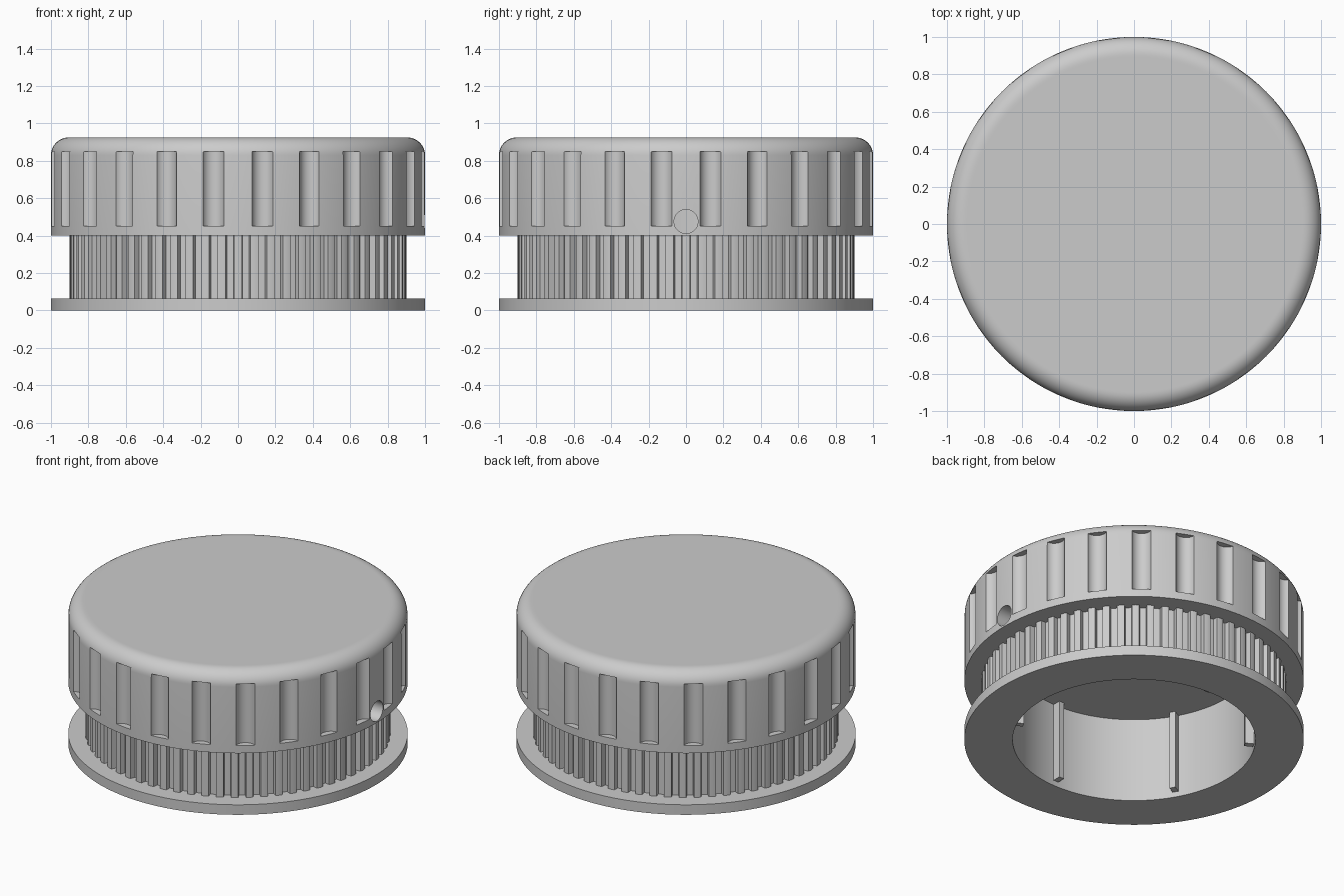
import bpy, bmesh
from math import sin, cos, pi, radians
from mathutils import Matrix

cube = bpy.data.objects.get("Cube")
if cube:
    bpy.data.objects.remove(cube, do_unlink=True)

grey = bpy.data.materials.new("plain grey")
grey.use_nodes = True
grey.diffuse_color = (0.6, 0.6, 0.6, 1)
grey.node_tree.nodes["Principled BSDF"].inputs["Base Color"].default_value = (0.6, 0.6, 0.6, 1)

BORE, CORE, RIM = 0.715, 0.865, 1.0
BORE_TOP, FLANGE_TOP, CAP_BOTTOM, TOP = 0.55, 0.065, 0.4, 0.925
FILLET = 0.095


def finish(bm, name):
    bmesh.ops.recalc_face_normals(bm, faces=bm.faces)
    mesh = bpy.data.meshes.new(name)
    bm.to_mesh(mesh)
    bm.free()
    mesh.materials.append(grey)
    obj = bpy.data.objects.new(name, mesh)
    bpy.context.collection.objects.link(obj)
    return obj


def activate(obj):
    bpy.ops.object.select_all(action='DESELECT')
    obj.select_set(True)
    bpy.context.view_layer.objects.active = obj


def smooth(obj):
    activate(obj)
    bpy.ops.object.shade_smooth_by_angle(angle=radians(28))


def prism(bm, outline, z0, z1, turn):
    """Upright prism from an (x, y) outline, turned about the z axis."""
    rot = Matrix.Rotation(turn, 3, 'Z')
    low, high = [[bm.verts.new(rot @ Matrix.Translation((x, y, z)).translation)
                  for x, y in outline] for z in (z0, z1)]
    n = len(outline)
    bm.faces.new(low[::-1])
    bm.faces.new(high)
    for i in range(n):
        j = (i + 1) % n
        bm.faces.new((low[i], low[j], high[j], high[i]))


def ring_of_prisms(bm, outline, z0, z1, count, start=0.0):
    for i in range(count):
        prism(bm, outline, z0, z1, start + 2 * pi * i / count)


# Turned body: bore, flange, neck core and rounded cap in one profile
profile = [(0, BORE_TOP), (BORE, BORE_TOP), (BORE, 0), (RIM, 0), (RIM, FLANGE_TOP),
           (CORE, FLANGE_TOP), (CORE, CAP_BOTTOM), (RIM, CAP_BOTTOM)]
for i in range(11):
    a = pi / 2 * i / 10
    profile.append((RIM - FILLET + FILLET * cos(a), TOP - FILLET + FILLET * sin(a)))
profile += [(RIM - FILLET - 0.01, TOP), (0, TOP)]

bm = bmesh.new()
verts = [bm.verts.new((r, 0, z)) for r, z in profile]
edges = [bm.edges.new(pair) for pair in zip(verts, verts[1:])]
bmesh.ops.spin(bm, geom=verts + edges, cent=(0, 0, 0), axis=(0, 0, 1),
               angle=2 * pi, steps=192, use_duplicate=False)
bmesh.ops.remove_doubles(bm, verts=bm.verts, dist=0.0001)
body = finish(bm, "knob_body")

# Cutters: grip flutes around the cap and a set-screw hole into the bore
bm = bmesh.new()
flute = [(1.02 + 0.061 * cos(2 * pi * i / 28), 0.061 * sin(2 * pi * i / 28)) for i in range(28)]
ring_of_prisms(bm, flute, 0.45, 0.85, 24, radians(7.5))
bmesh.ops.create_cone(bm, cap_ends=True, segments=40, radius1=0.064, radius2=0.064, depth=0.7,
                      matrix=Matrix.Translation((0.85, 0, 0.475)) @ Matrix.Rotation(pi / 2, 4, 'Y'))
cutter = finish(bm, "flute_and_hole_cutter")
cutter.hide_render = True

cut = body.modifiers.new("cut", 'BOOLEAN')
cut.operation = 'DIFFERENCE'
cut.solver = 'EXACT'
cut.object = cutter
activate(body)
bpy.ops.object.modifier_apply(modifier=cut.name)
bpy.data.objects.remove(cutter, do_unlink=True)
smooth(body)

# Knurled teeth around the neck
bm = bmesh.new()
tooth = [(0.855, -0.026), (0.897, -0.021), (0.9, 0), (0.897, 0.021), (0.855, 0.026)]
ring_of_prisms(bm, tooth, FLANGE_TOP - 0.005, CAP_BOTTOM + 0.005, 64)
smooth(finish(bm, "neck_teeth"))

# Slim grip ribs inside the bore
bm = bmesh.new()
rib = [(0.662, -0.018), (0.73, -0.018), (0.73, 0.018), (0.662, 0.018)]
ring_of_prisms(bm, rib, 0.035, BORE_TOP + 0.005, 6, radians(30))
finish(bm, "bore_ribs")
